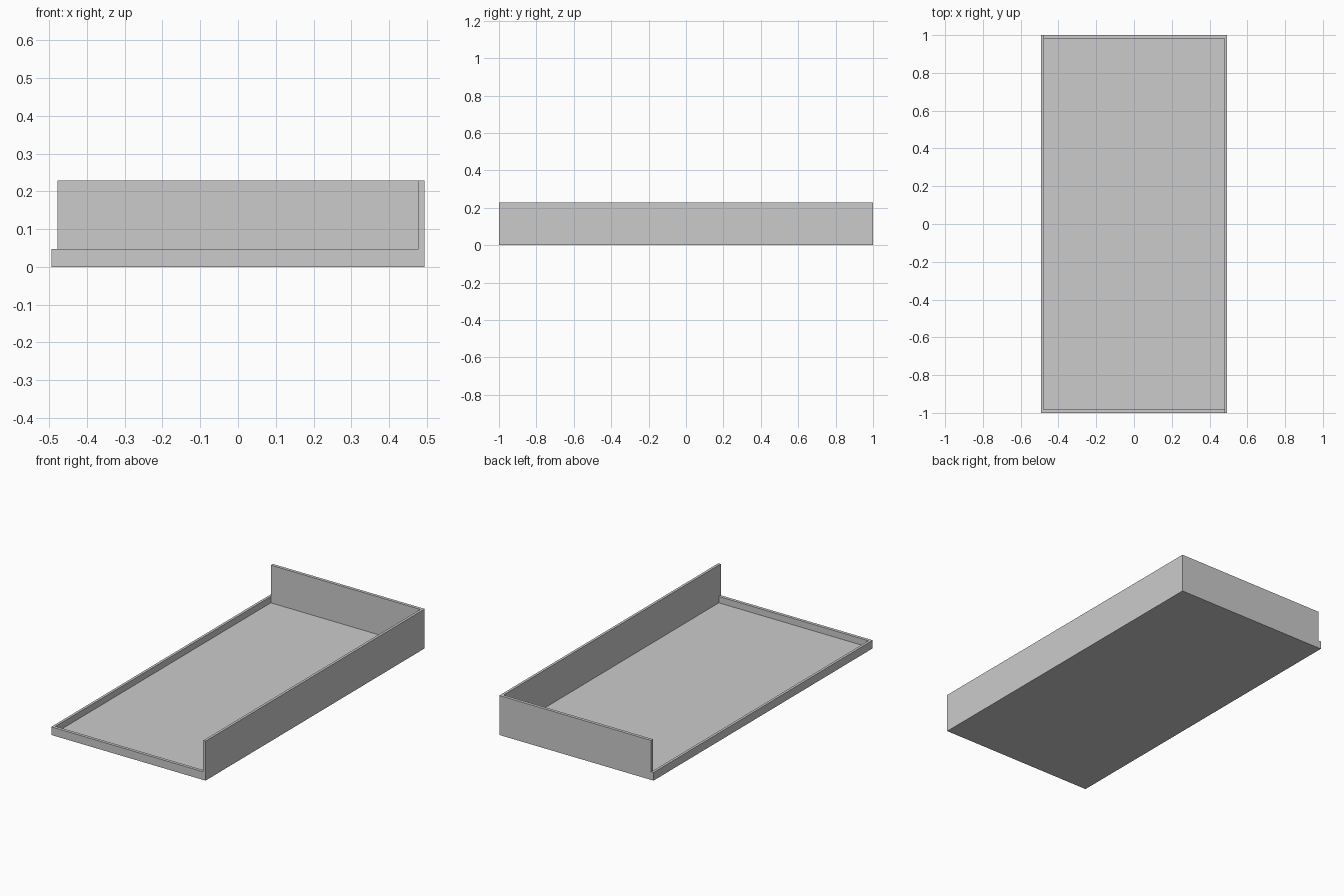
import bpy, bmesh, math

if "Cube" in bpy.data.objects:
    bpy.data.objects.remove(bpy.data.objects["Cube"])

# Plan grid: outer edges and inner wall faces
XS = [-0.493, -0.478, 0.478, 0.493]
YS = [-1.0, -0.982, 0.982, 1.0]
FLOOR, LOW, TALL = 0.01, 0.047, 0.228

# Height of each plan cell, front row first
HEIGHTS = [
    [LOW, LOW, TALL],    # front lip, end of right wall
    [LOW, FLOOR, TALL],  # left lip, floor, right wall
    [LOW, TALL, TALL],   # end of left lip, back wall
]


def height(i, j):
    return HEIGHTS[j][i] if 0 <= i < 3 and 0 <= j < 3 else 0.0


def face(bm, pts):
    bm.faces.new([bm.verts.new(p) for p in pts])


def step(bm, a, b, low, high):
    face(bm, [(*a, low), (*b, low), (*b, high), (*a, high)])


bm = bmesh.new()
# Top and bottom of every cell
for i in range(3):
    for j in range(3):
        corners = [(XS[i], YS[j]), (XS[i + 1], YS[j]),
                   (XS[i + 1], YS[j + 1]), (XS[i], YS[j + 1])]
        face(bm, [(*c, height(i, j)) for c in corners])
        face(bm, [(*c, 0) for c in reversed(corners)])

# Upright faces wherever neighbouring cells differ in height, split at each level
levels = [0.0, FLOOR, LOW, TALL]
for low, high in zip(levels, levels[1:]):
    for i in range(4):
        for j in range(3):
            h = sorted((height(i - 1, j), height(i, j)))
            if h[0] <= low and high <= h[1]:
                step(bm, (XS[i], YS[j]), (XS[i], YS[j + 1]), low, high)
            h = sorted((height(j, i - 1), height(j, i)))
            if h[0] <= low and high <= h[1]:
                step(bm, (XS[j], YS[i]), (XS[j + 1], YS[i]), low, high)

# Weld, orient and merge flat regions
bmesh.ops.remove_doubles(bm, verts=bm.verts[:], dist=1e-5)
bmesh.ops.recalc_face_normals(bm, faces=bm.faces[:])
bmesh.ops.dissolve_limit(bm, angle_limit=math.radians(1),
                         verts=bm.verts[:], edges=bm.edges[:])

mesh = bpy.data.meshes.new("tray")
bm.to_mesh(mesh)
bm.free()
bpy.context.collection.objects.link(bpy.data.objects.new("tray", mesh))
